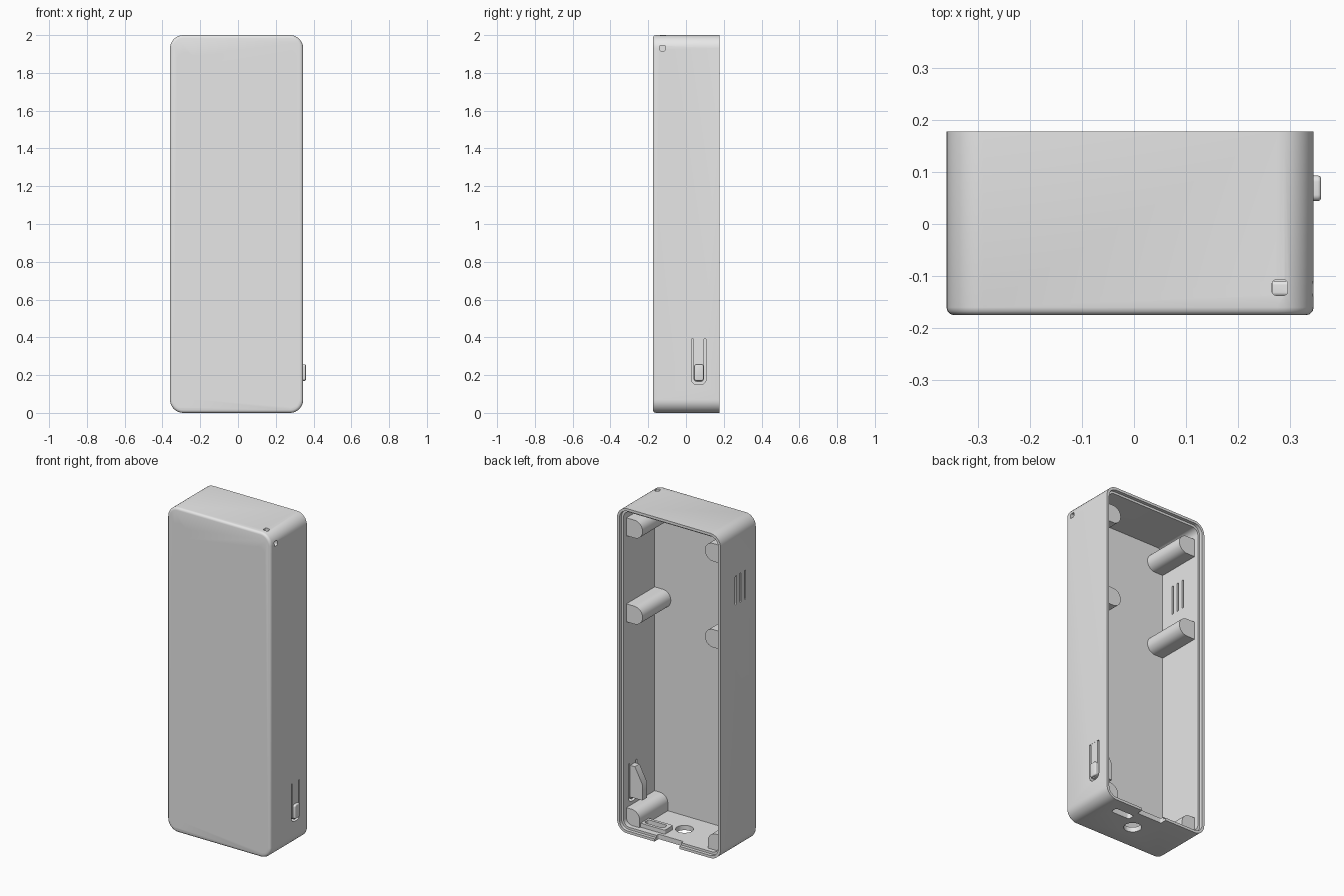
import bpy, bmesh, math
from mathutils import Vector

if "Cube" in bpy.data.objects:
    bpy.data.objects.remove(bpy.data.objects["Cube"])

grey = bpy.data.materials.new("light grey plastic")
grey.use_nodes = True
grey.diffuse_color = (0.8, 0.8, 0.8, 1)
grey.node_tree.nodes["Principled BSDF"].inputs["Base Color"].default_value = (0.8, 0.8, 0.8, 1)

CX, HALF_W = -0.0075, 0.3525      # body centre and half width
FRONT, BACK = -0.175, 0.178
WALL = 0.03
LEFT, RIGHT = CX - HALF_W, CX + HALF_W


def rounded(u0, u1, v0, v1, radii, steps=8):
    """Rectangle outline with one radius per corner: low-low, high-low, high-high, low-high."""
    if not isinstance(radii, tuple):
        radii = (radii,) * 4
    corners = [(u0, v0, 1, 1), (u1, v0, -1, 1), (u1, v1, -1, -1), (u0, v1, 1, -1)]
    pts = []
    for i, ((u, v, su, sv), r) in enumerate(zip(corners, radii)):
        if r == 0:
            pts.append((u, v))
            continue
        for k in range(steps + 1):
            a = math.pi + (i + k / steps) * math.pi / 2
            pts.append((u + su * r + r * math.cos(a), v + sv * r + r * math.sin(a)))
    return pts


def prism(name, pts, axis, lo, hi, bevel_lo=0, bevel_hi=0):
    """Extrude a flat outline along an axis, optionally rounding the end edges."""
    place = {"x": lambda u, v, w: (w, u, v),
             "y": lambda u, v, w: (u, w, v),
             "z": lambda u, v, w: (u, v, w)}[axis]
    bm = bmesh.new()
    low = [bm.verts.new(place(u, v, lo)) for u, v in pts]
    high = [bm.verts.new(place(u, v, hi)) for u, v in pts]
    ends = [bm.faces.new(low), bm.faces.new(high)]
    n = len(pts)
    for i in range(n):
        j = (i + 1) % n
        bm.faces.new((low[i], low[j], high[j], high[i]))
    bmesh.ops.recalc_face_normals(bm, faces=bm.faces)
    for end, size in zip(ends, (bevel_lo, bevel_hi)):
        if size:
            bmesh.ops.bevel(bm, geom=list(end.edges), offset=size, segments=3,
                            profile=0.5, affect="EDGES")
    return finish(name, bm)


def cone(name, x, z, y0, y1, r0, r1):
    """Round cutter running along y."""
    bm = bmesh.new()
    bmesh.ops.create_cone(bm, cap_ends=True, segments=32, radius1=r0, radius2=r1, depth=y1 - y0)
    for v in bm.verts:
        v.co = Vector((x + v.co.x, (y0 + y1) / 2 + v.co.z, z + v.co.y))
    bmesh.ops.recalc_face_normals(bm, faces=bm.faces)
    return finish(name, bm)


def finish(name, bm):
    mesh = bpy.data.meshes.new(name)
    bm.to_mesh(mesh)
    bm.free()
    mesh.materials.append(grey)
    ob = bpy.data.objects.new(name, mesh)
    bpy.context.collection.objects.link(ob)
    return ob


def combine(target, tool, operation):
    """Apply a boolean and discard the tool."""
    mod = target.modifiers.new(operation.lower(), "BOOLEAN")
    mod.operation, mod.solver, mod.object = operation, "EXACT", tool
    bpy.context.view_layer.objects.active = target
    bpy.ops.object.modifier_apply(modifier=mod.name)
    bpy.data.objects.remove(tool)


def cut(target, tool):
    combine(target, tool, "DIFFERENCE")


def add(target, tool):
    combine(target, tool, "UNION")


# Hollow shell, open at the back, with a stepped rim
body = prism("enclosure_body", rounded(LEFT, RIGHT, 0, 2, 0.07), "y", FRONT, BACK, bevel_lo=0.015)
for inset, start in ((WALL, FRONT + WALL), (0.016, BACK - 0.02)):
    cut(body, prism("cavity", rounded(LEFT + inset, RIGHT - inset, inset, 2 - inset, 0.07 - inset),
                    "y", start, BACK + 0.1))

# Screw posts joined to the side walls; the lowest pair also joins the floor
R = 0.055
posts = [(0.2675, 1.86), (0.2675, 1.33), (0.2875, 0.075)]
for side in (-1, 1):
    for dx, z in posts:
        if z > 1:
            outline = rounded(dx - R, HALF_W - 0.01, z - R, z + R, (R - 0.001, 0, 0, R - 0.001))
        else:
            outline = rounded(dx - R, HALF_W - 0.012, 0.012, z + R, (0, 0.055, 0, R - 0.001))
        add(body, prism("post", [(CX + side * u, v) for u, v in outline], "y", FRONT + 0.02, 0.13))

# Strap anchor in the upper corner and the port frame on the floor
add(body, prism("anchor", rounded(0.25, 0.33, 1.89, 1.985, (0.02, 0, 0.05, 0)), "y", FRONT + 0.02, -0.09))
add(body, prism("port_frame", rounded(0.06, 0.24, 0.04, 0.12, 0.01), "z", 0.015, 0.055))

# Screw holes with tapered recesses on the front
for side in (-1, 1):
    for dx, z in posts:
        x = CX + side * dx
        cut(body, cone("screw_hole", x, z, FRONT - 0.1, 0.2, 0.026, 0.026))
        cut(body, cone("recess", x, z, FRONT - 0.001, FRONT + 0.05, 0.047, 0.025))

# Strap channel: one leg from the top, one from the side
cut(body, prism("strap_top", rounded(0.265, 0.295, -0.137, -0.107, 0.008), "z", 1.915, 2.1))
cut(body, prism("strap_side", rounded(-0.139, -0.109, 1.916, 1.946, 0.008), "x", 0.266, 0.5))

# Floor openings: port, round hole and rim notch
cut(body, prism("port", rounded(0.085, 0.215, 0.058, 0.102, 0.015), "z", -0.1, 0.2))
cut(body, prism("round_hole", rounded(-0.04, 0.06, -0.05, 0.05, 0.0499), "z", -0.1, 0.1))
cut(body, prism("rim_notch", rounded(-0.08, 0.09, 0.138, 0.3, 0.006), "z", -0.1, 0.1))

# Three vent slots on the right-hand wall
for y in (-0.06, -0.016, 0.028):
    cut(body, prism("vent", rounded(y - 0.007, y + 0.007, 1.52, 1.70, 0.006), "x", LEFT - 0.1, LEFT + 0.06))

# Opening around the flexible button
cut(body, prism("button_gap", rounded(0.028, 0.107, 0.15, 0.39, (0.03, 0.03, 0, 0)), "x", 0.29, 0.5))

# Button: flexible tongue, raised pad and inner wedge
button = prism("side_button", rounded(0.040, 0.095, 0.163, 0.40, (0.02, 0.02, 0, 0)), "x", 0.317, 0.344)
add(button, prism("pad", rounded(0.044, 0.093, 0.17, 0.257, 0.012), "x", 0.33, 0.359, bevel_hi=0.006))
wedge = [(0.325, 0.18), (0.235, 0.18), (0.235, 0.28), (0.285, 0.375), (0.325, 0.375)]
add(button, prism("wedge", wedge, "y", 0.045, 0.09))

# Smooth the curved walls while keeping sharp edges
for ob in (body, button):
    bpy.ops.object.select_all(action="DESELECT")
    ob.select_set(True)
    bpy.context.view_layer.objects.active = ob
    bpy.ops.object.shade_smooth_by_angle(angle=math.radians(35))
